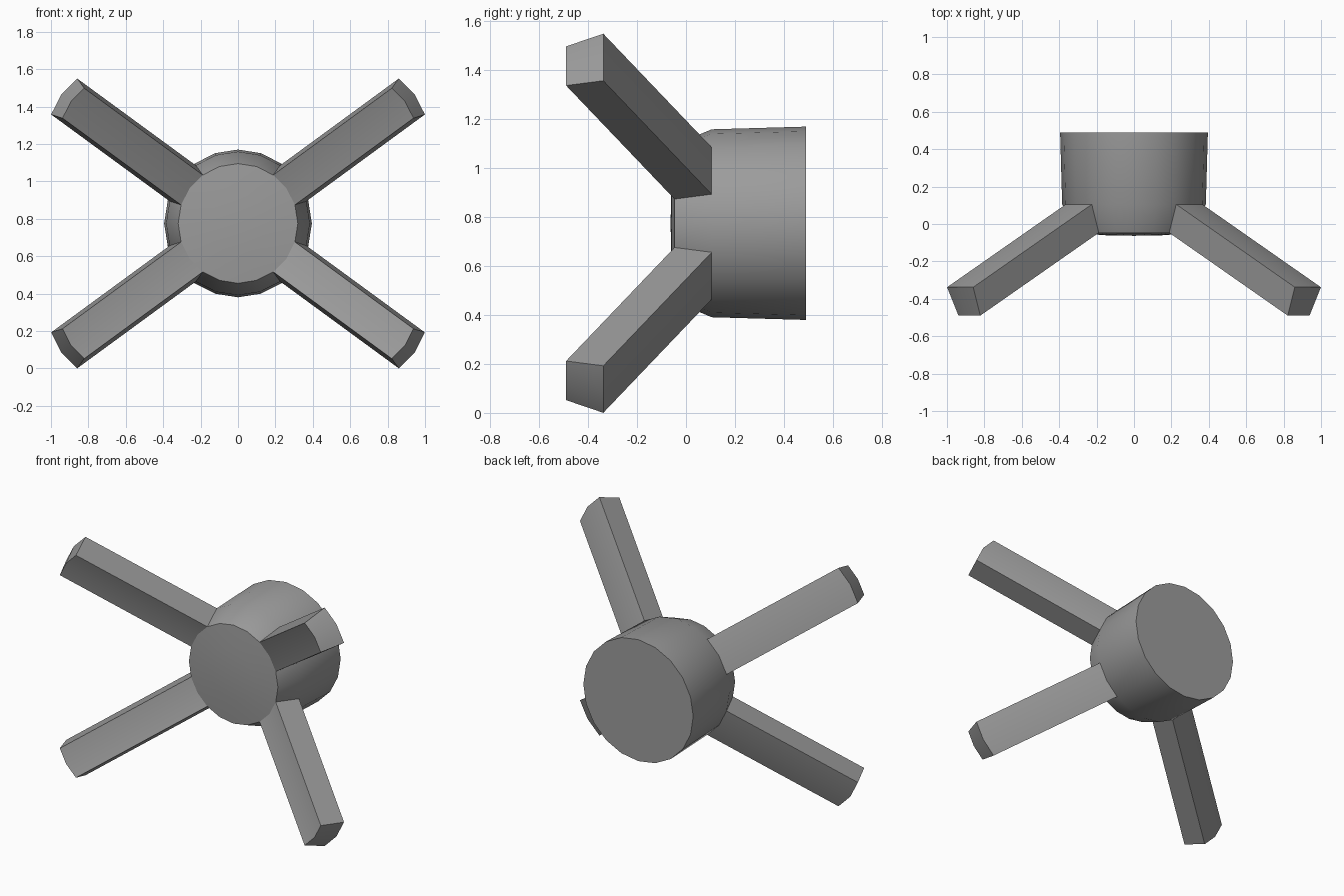
import bpy, bmesh
from math import sin, cos, radians
from mathutils import Vector

cube = bpy.data.objects.get("Cube")
if cube:
    bpy.data.objects.remove(cube, do_unlink=True)

SIDES = 20
STEP = 360 / SIDES
CENTRE_Z = 0.775
RIM = (0.32, -0.047)         # radius, y of the front rim
SHOULDER = (0.384, 0.105)    # radius, y where the taper meets the barrel
BACK = (0.395, 0.49)         # radius, y of the back rim

grey = bpy.data.materials.new("plain_grey")
grey.use_nodes = True
colour = (0.33, 0.33, 0.33, 1)
grey.diffuse_color = colour
grey.node_tree.nodes["Principled BSDF"].inputs["Base Color"].default_value = colour


def ring_point(ring, angle):
    radius, y = ring
    a = radians(angle)
    return Vector((radius * cos(a), y, CENTRE_Z + radius * sin(a)))


def finish(bm, name):
    bmesh.ops.recalc_face_normals(bm, faces=bm.faces[:])
    mesh = bpy.data.meshes.new(name)
    bm.to_mesh(mesh)
    bm.free()
    mesh.materials.append(grey)
    obj = bpy.data.objects.new(name, mesh)
    bpy.context.collection.objects.link(obj)
    bpy.ops.object.select_all(action='DESELECT')
    obj.select_set(True)
    bpy.context.view_layer.objects.active = obj
    bpy.ops.object.shade_smooth_by_angle(angle=radians(30))
    return obj


# Hub: turned barrel with a tapered front and a very shallow domed nose
bm = bmesh.new()
rings = [[bm.verts.new(ring_point(r, i * STEP)) for i in range(SIDES)]
         for r in ((0.16, -0.06), RIM, SHOULDER, BACK)]
for a, b in zip(rings, rings[1:]):
    for i in range(SIDES):
        j = (i + 1) % SIDES
        bm.faces.new((a[i], a[j], b[j], b[i]))
nose = bm.verts.new((0, -0.063, CENTRE_Z))
for i in range(SIDES):
    bm.faces.new((nose, rings[0][i], rings[0][(i + 1) % SIDES]))
bm.faces.new(rings[-1])
finish(bm, "hub")


# Arms: two neighbouring taper faces swept outward and forward
def arm(name, sx, sz):
    bm = bmesh.new()
    sweep = Vector((0.634, -0.443, 0.464))
    centre = Vector((0, 0, CENTRE_Z))

    def place(p):
        p = p - centre
        return centre + Vector((p.x * sx, p.y, p.z * sz))

    angles = [STEP * k for k in (1, 2, 3)]
    outline = [(RIM, a) for a in angles] + [(SHOULDER, a) for a in reversed(angles)]
    base = [bm.verts.new(place(ring_point(r, a))) for r, a in outline]
    tip = [bm.verts.new(place(ring_point(r, a) + sweep)) for r, a in outline]
    n = len(outline)
    for i in range(n):
        j = (i + 1) % n
        bm.faces.new((base[i], base[j], tip[j], tip[i]))
    for loop in (base, tip):
        bm.faces.new((loop[0], loop[1], loop[4], loop[5]))
        bm.faces.new((loop[1], loop[2], loop[3], loop[4]))
    finish(bm, name)


for side, sx in (("left", 1), ("right", -1)):
    for level, sz in (("upper", 1), ("lower", -1)):
        arm(f"{level}_{side}_arm", sx, sz)
